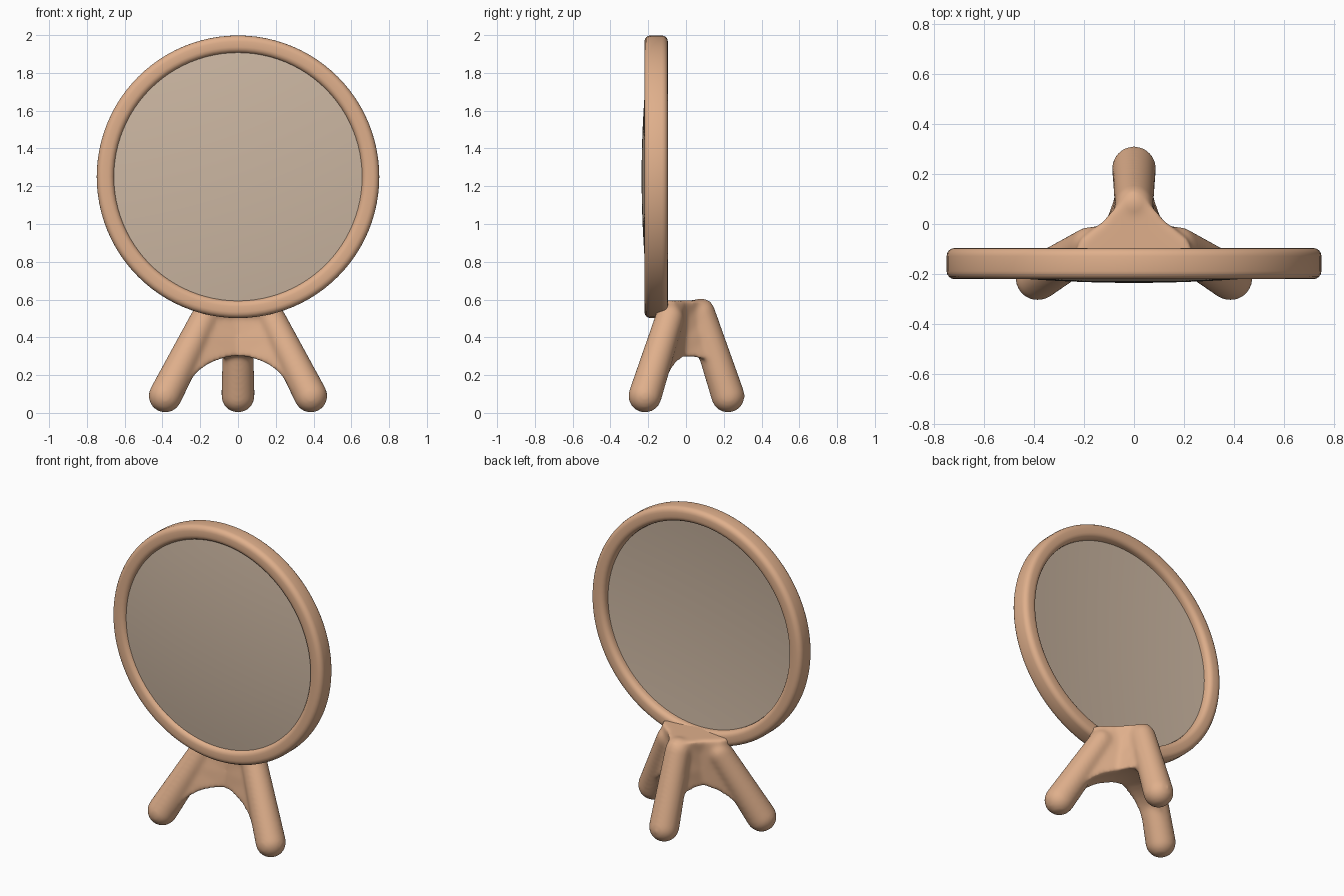
import bpy, bmesh, math
from mathutils import Vector

if "Cube" in bpy.data.objects:
    bpy.data.objects.remove(bpy.data.objects["Cube"])

CENTRE = Vector((0, -0.16, 1.25))   # middle of the mirror


def material(name, rgb):
    m = bpy.data.materials.new(name)
    m.diffuse_color = (*rgb, 1)
    m.use_nodes = True
    m.node_tree.nodes["Principled BSDF"].inputs["Base Color"].default_value = m.diffuse_color
    return m


wood = material("warm_tan", (0.74, 0.43, 0.26))
silver = material("grey_beige", (0.60, 0.47, 0.36))


def make(name, bm, mat):
    bmesh.ops.recalc_face_normals(bm, faces=bm.faces)
    me = bpy.data.meshes.new(name)
    bm.to_mesh(me)
    bm.free()
    ob = bpy.data.objects.new(name, me)
    bpy.context.collection.objects.link(ob)
    me.materials.append(mat)
    return ob


def smooth(ob, angle=40):
    bpy.ops.object.select_all(action='DESELECT')
    ob.select_set(True)
    bpy.context.view_layer.objects.active = ob
    bpy.ops.object.shade_smooth_by_angle(angle=math.radians(angle))


def revolve(name, profile, mat, closed, steps=96):
    """Turn an (r, y) profile around the mirror's front-back axis."""
    bm = bmesh.new()
    vs = [bm.verts.new(CENTRE + Vector((r, y + 0.16, 0))) for r, y in profile]
    pairs = list(zip(vs, vs[1:])) + ([(vs[-1], vs[0])] if closed else [])
    edges = [bm.edges.new(p) for p in pairs]
    bmesh.ops.spin(bm, geom=vs + edges, cent=CENTRE, axis=(0, 1, 0),
                   angle=2 * math.pi, steps=steps)
    bmesh.ops.remove_doubles(bm, verts=bm.verts, dist=1e-4)
    ob = make(name, bm, mat)
    smooth(ob)
    return ob


# Round frame: rounded-rectangle section
def rounded_rect(r0, r1, y0, y1, rad, n=5):
    pts = []
    for cr, cy, a0 in ((r1 - rad, y1 - rad, 0), (r0 + rad, y1 - rad, 90),
                       (r0 + rad, y0 + rad, 180), (r1 - rad, y0 + rad, 270)):
        for i in range(n):
            a = math.radians(a0 + 90 * i / (n - 1))
            pts.append((cr + rad * math.cos(a), cy + rad * math.sin(a)))
    return pts


revolve("mirror_frame", rounded_rect(0.655, 0.748, -0.22, -0.096, 0.032), wood, True)

# Mirror disc: softly domed front, hollowed back
R = 0.67
front = [(R * i / 10, -0.235 + 0.038 * (i / 10) ** 2) for i in range(11)]
back = [(R * i / 10, -0.17 + 0.028 * (i / 10) ** 2) for i in range(10, -1, -1)]
revolve("mirror_disc", front + back, silver, False)

# Tripod legs: (foot centre, top centre)
LEGS = [(Vector((0.385, -0.217, 0.09)), Vector((0.175, -0.087, 0.50))),
        (Vector((0, 0.222, 0.09)), Vector((0, 0.078, 0.53))),
        (Vector((-0.385, -0.217, 0.09)), Vector((-0.175, -0.087, 0.50)))]


def capsule(bm, a, b, ra, rb, seg=24, cap=8):
    q = (b - a).to_track_quat('Z', 'Y')
    length = (b - a).length
    prof = [(ra * math.sin(t), -ra * math.cos(t))
            for t in (math.pi / 2 * i / cap for i in range(1, cap + 1))]
    prof += [(rb * math.cos(t), length + rb * math.sin(t))
             for t in (math.pi / 2 * i / cap for i in range(cap))]
    rings = [[bm.verts.new(a + q @ Vector((r * math.cos(2 * math.pi * k / seg),
                                           r * math.sin(2 * math.pi * k / seg), z)))
              for k in range(seg)] for r, z in prof]
    for lo, hi in zip(rings, rings[1:]):
        for k in range(seg):
            n = (k + 1) % seg
            bm.faces.new((lo[k], lo[n], hi[n], hi[k]))
    bm.faces.new(rings[0])
    bm.faces.new(rings[-1])


bm = bmesh.new()
for foot, top in LEGS:
    capsule(bm, foot, top, 0.089, 0.077)
legs = make("leg_helper", bm, wood)

# Hub: three-lobed web joining the legs, following their lean and
# flaring at the top to meet the frame
bm = bmesh.new()
rings = []
for z in (0.12, 0.2, 0.3, 0.4, 0.5, 0.595):
    axes = [f.lerp(t, (z - f.z) / (t.z - f.z)) for f, t in LEGS]
    if z > 0.55:
        axes = [Vector((0.2, -0.125, z)), Vector((0, 0.085, z)), Vector((-0.2, -0.125, z))]
    mid = sum(axes, Vector()) / 3
    ring = []
    for i, p in enumerate(axes):
        out = (p - mid).normalized()
        side = Vector((-out.y, out.x, 0))
        m = (p + axes[(i + 1) % 3]) / 2
        waist = m + (m - mid).normalized() * (0.045 - 0.22 * (0.595 - z))
        ring += [p - side * 0.06, p + out * 0.05, p + side * 0.06, waist]
    rings.append([bm.verts.new(v) for v in ring])
for lo, hi in zip(rings, rings[1:]):
    for k in range(12):
        n = (k + 1) % 12
        bm.faces.new((lo[k], lo[n], hi[n], hi[k]))
bm.faces.new(rings[0])
bm.faces.new(rings[-1])
bmesh.ops.triangulate(bm, faces=bm.faces)
stand = make("tripod_stand", bm, wood)

# Dome hollowing out the arches under the hub
bm = bmesh.new()
bmesh.ops.create_uvsphere(bm, u_segments=40, v_segments=24, radius=1)
bmesh.ops.scale(bm, vec=(0.375, 0.375, 0.31), verts=bm.verts)
bmesh.ops.translate(bm, vec=(0, -0.03, 0), verts=bm.verts)
arch = make("arch_cutter", bm, wood)

for helper, op in ((arch, 'DIFFERENCE'), (legs, 'UNION')):
    helper.hide_render = True
    mod = stand.modifiers.new(op.lower(), 'BOOLEAN')
    mod.object, mod.operation, mod.solver = helper, op, 'EXACT'
# Melt hub and legs into one soft form
mod = stand.modifiers.new("melt", 'REMESH')
mod.mode, mod.voxel_size = 'VOXEL', 0.01
mod = stand.modifiers.new("soften", 'SMOOTH')
mod.factor, mod.iterations = 0.5, 20

# Bake the stand and drop the helpers
deps = bpy.context.evaluated_depsgraph_get()
baked = bpy.data.meshes.new_from_object(stand.evaluated_get(deps))
stand.modifiers.clear()
stand.data = baked
if not baked.materials:
    baked.materials.append(wood)
for helper in (arch, legs):
    bpy.data.objects.remove(helper)
smooth(stand, 60)
